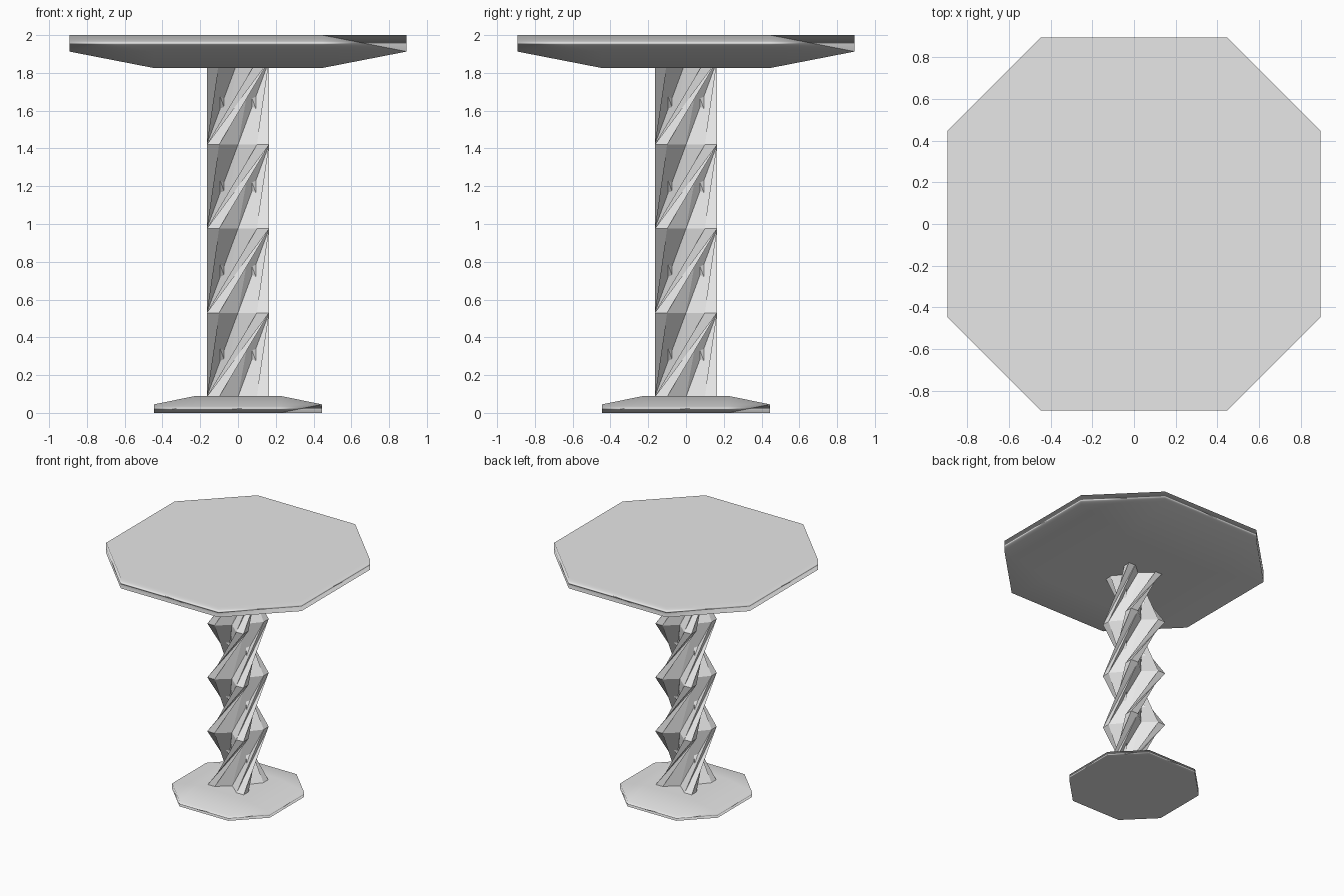
import bpy, bmesh, math
from mathutils import Matrix, Vector

if "Cube" in bpy.data.objects:
    bpy.data.objects.remove(bpy.data.objects["Cube"], do_unlink=True)

grey = bpy.data.materials.new("plain grey")
grey.use_nodes = True
grey.diffuse_color = (0.8, 0.8, 0.8, 1)
grey.node_tree.nodes["Principled BSDF"].inputs["Base Color"].default_value = (0.8, 0.8, 0.8, 1)


def add_object(name, bm, smooth):
    bmesh.ops.recalc_face_normals(bm, faces=bm.faces)
    mesh = bpy.data.meshes.new(name)
    bm.to_mesh(mesh)
    bm.free()
    mesh.materials.append(grey)
    ob = bpy.data.objects.new(name, mesh)
    bpy.context.collection.objects.link(ob)
    if smooth:
        for p in mesh.polygons:
            p.use_smooth = True
        ob.modifiers.new("broad shading", 'WEIGHTED_NORMAL').weight = 100


def octagon_slab(name, half, z_flat, z_rim, z_peak):
    """Octagonal slab: flat side, upright rim, then a slope to a small square."""
    bm = bmesh.new()
    h = half / 2
    outline = [(h, -half), (half, -h), (half, h), (h, half),
               (-h, half), (-half, h), (-half, -h), (-h, -half)]
    flat = [bm.verts.new((x, y, z_flat)) for x, y in outline]
    rim = [bm.verts.new((x, y, z_rim)) for x, y in outline]
    peak = [bm.verts.new((x, y, z_peak)) for x, y in ((h, -h), (h, h), (-h, h), (-h, -h))]
    bm.faces.new(flat)
    bm.faces.new(peak)
    for i in range(8):
        j = (i + 1) % 8
        bm.faces.new((flat[i], flat[j], rim[j], rim[i]))
    for k in range(4):
        a, b, c = 2 * k, 2 * k + 1, (2 * k + 2) % 8
        bm.faces.new((rim[a], rim[b], peak[k]))
        bm.faces.new((rim[b], rim[c], peak[(k + 1) % 4], peak[k]))
    add_object(name, bm, True)


# Table top and foot
octagon_slab("table_top", 0.893, 2.0, 1.913, 1.826)
octagon_slab("base_plate", 0.446, 0.0, 0.045, 0.09)

# Twisted column: four-armed section, a quarter turn per segment
bm = bmesh.new()
arm = [(0.10, -0.165), (0.165, -0.165), (0.165, -0.10), (0.08, 0.0)]
section = []
for k in range(4):
    turn = Matrix.Rotation(k * math.pi / 2, 2)
    section += [turn @ Vector(p) for p in arm]
n = len(section)
rings = []
for s in range(5):
    turn = Matrix.Rotation(s * math.pi / 2, 2)
    rings.append([bm.verts.new((*(turn @ p), 0.085 + 0.445 * s)) for p in section])
for low, high in zip(rings, rings[1:]):
    for i in range(n):
        j = (i + 1) % n
        bm.faces.new((low[i], low[j], high[j]))
        bm.faces.new((low[i], high[j], high[i]))
bm.faces.new(rings[0])
bm.faces.new(rings[-1])
add_object("twisted_column", bm, False)
